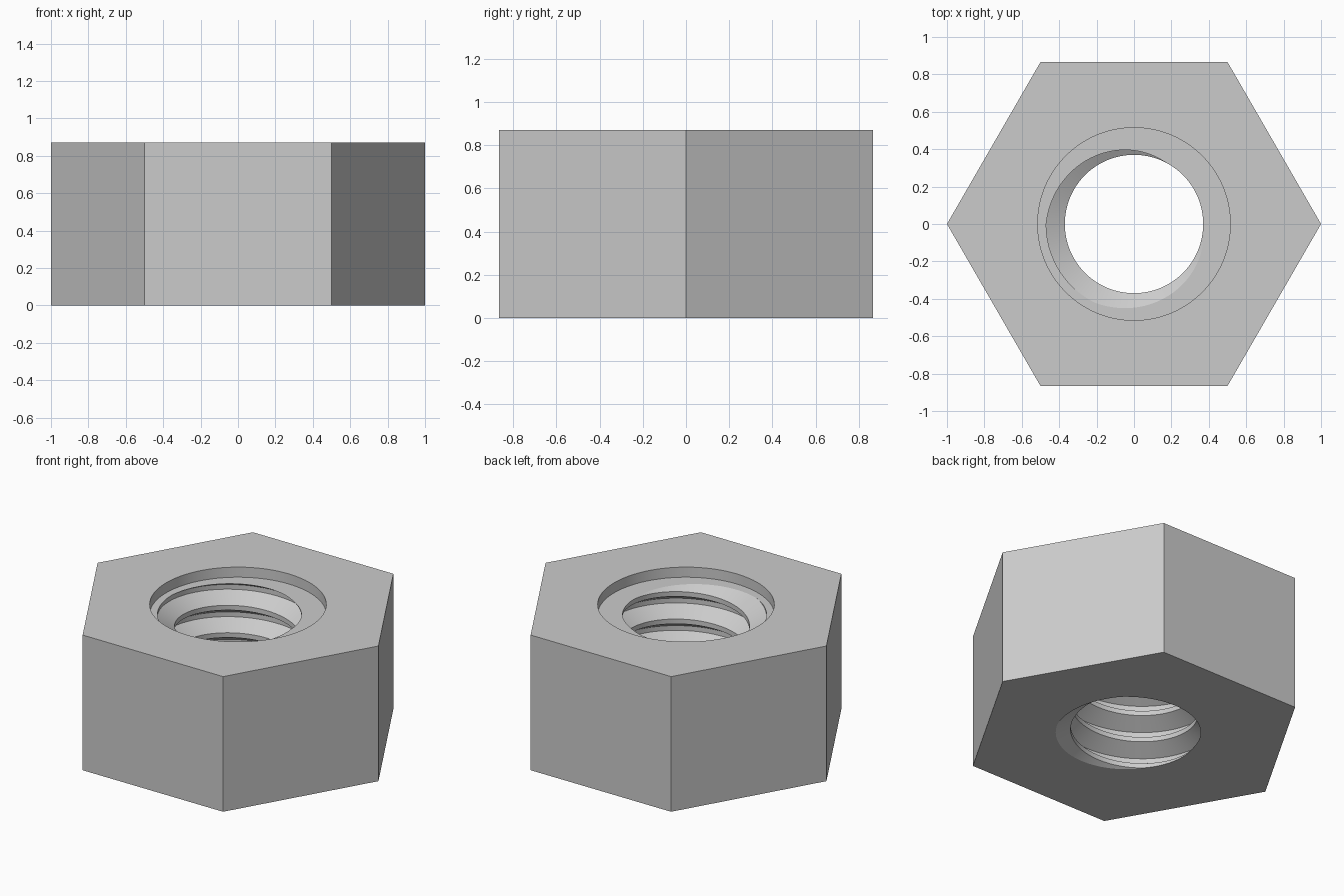
import bpy, bmesh, math

if "Cube" in bpy.data.objects:
    bpy.data.objects.remove(bpy.data.objects["Cube"], do_unlink=True)

HEIGHT, LEDGE = 0.87, 0.805          # nut top, floor of the counterbore
BORE, ROOT, CREST = 0.515, 0.47, 0.37
PITCH, STEPS = 0.1765, 96
FLAT, FLANK = 0.087, 0.413           # thread profile breaks, in pitches
GROOVE_Z = LEDGE - PITCH * 212 / 360  # groove centre height at angle zero


def thread_radius(a, z):
    """Radius of the right-handed V thread at an angle and height."""
    p = (z - GROOVE_Z) / PITCH - a / math.tau
    d = abs(p - round(p))
    t = min(max((d - FLAT) / (FLANK - FLAT), 0), 1)
    return ROOT + (CREST - ROOT) * t


def hexagon(z):
    """Ring of points on the hexagonal outline."""
    def point(a):
        side = math.tau / 6
        return math.cos(side / 2) / math.cos(a % side - side / 2), z
    return point


def circle(r, z):
    return lambda a: (r, z)


def helix(turn):
    """Row following the thread, trimmed to the threaded length."""
    def point(a):
        z = GROOVE_Z + PITCH * (turn + a / math.tau)
        z = min(max(z, 0), LEDGE)
        return thread_radius(a, z), z
    return point


# Rows from the bottom face, up the thread, over the rim and down the sides
rows = [hexagon(0)]
for n in range(-6, 2):
    rows += [helix(n + f) for f in (-FLANK, -FLAT, FLAT, FLANK)]
rows += [circle(BORE, LEDGE), circle(BORE, HEIGHT), hexagon(HEIGHT), hexagon(0)]

bm = bmesh.new()
grid = []
for row in rows:
    ring = []
    for j in range(STEPS + 1):
        a = math.tau * j / STEPS
        r, z = row(a)
        ring.append(bm.verts.new((r * math.cos(a), r * math.sin(a), z)))
    grid.append(ring)
for low, high in zip(grid, grid[1:]):
    for j in range(STEPS):
        bm.faces.new((low[j], low[j + 1], high[j + 1], high[j]))
bmesh.ops.remove_doubles(bm, verts=bm.verts, dist=0.0001)
bmesh.ops.recalc_face_normals(bm, faces=bm.faces)
mesh = bpy.data.meshes.new("hex_nut")
bm.to_mesh(mesh)
bm.free()

# Plain grey metal
grey = bpy.data.materials.new("light_grey")
grey.use_nodes = True
colour = (0.6, 0.6, 0.6, 1)
grey.diffuse_color = colour
grey.node_tree.nodes["Principled BSDF"].inputs["Base Color"].default_value = colour
mesh.materials.append(grey)

nut = bpy.data.objects.new("hex_nut", mesh)
bpy.context.collection.objects.link(nut)
bpy.context.view_layer.objects.active = nut
nut.select_set(True)
bpy.ops.object.shade_smooth_by_angle(angle=math.radians(25))
